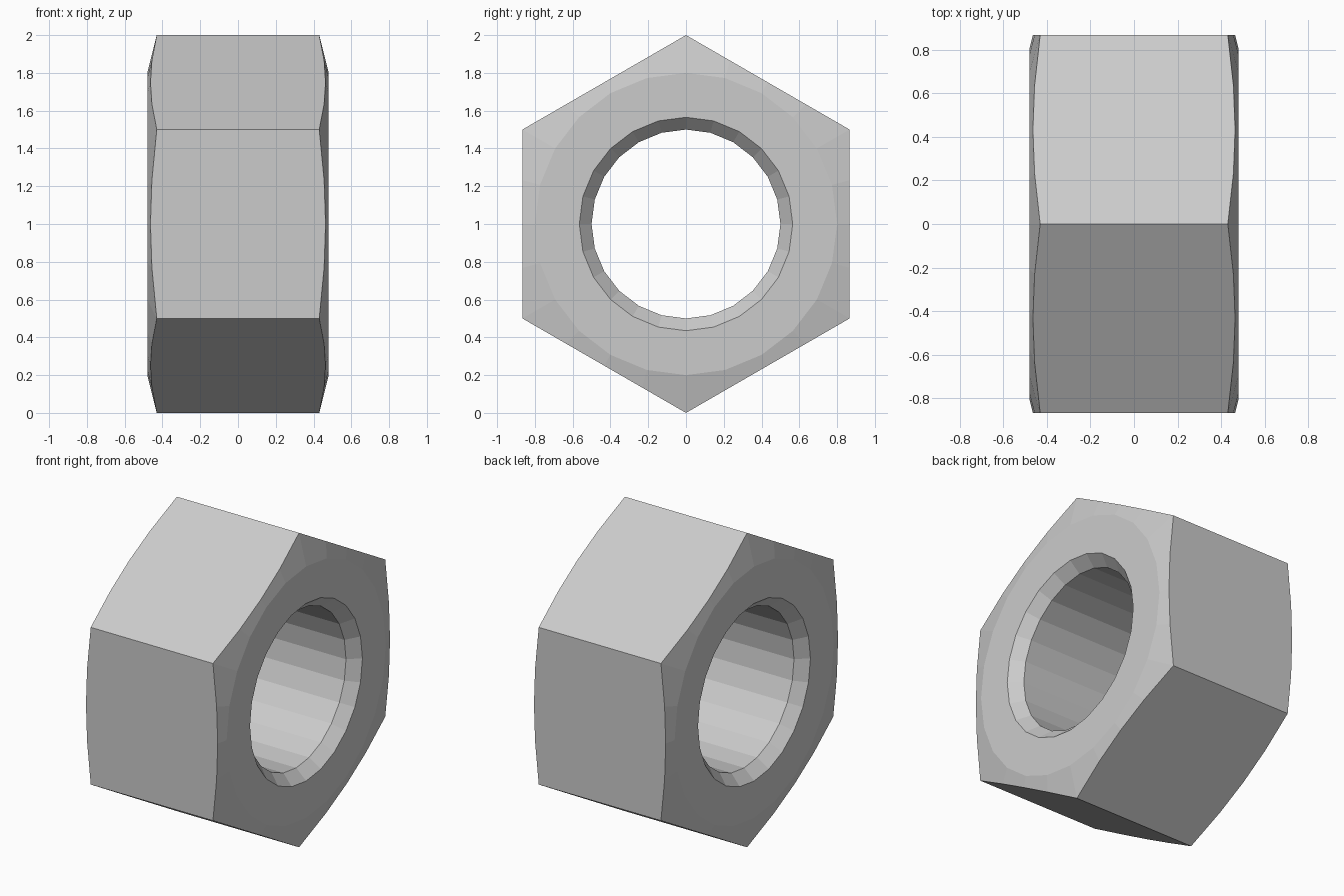
import bpy, bmesh
from math import sin, cos, pi, radians

if "Cube" in bpy.data.objects:
    bpy.data.objects.remove(bpy.data.objects["Cube"])

SIDES = 24
HALF = 0.48           # half thickness of the nut
FACE_R = 0.80         # radius where the corner chamfer starts
CORNER_X = 0.43       # half thickness at the hexagon corners
BORE_R, LIP_R, LIP_DEPTH = 0.50, 0.565, 0.07


def hex_radius(a):
    # distance from axis to hexagon outline, corners at 0, 60, 120...
    return cos(radians(30)) / cos(a % (pi / 3) - pi / 6)


def cross_section(a):
    # one half of the closed profile, bore to hexagon side, as (x, radius)
    r = hex_radius(a)
    edge_x = HALF - (HALF - CORNER_X) * (r - FACE_R) / (1 - FACE_R)
    half = [(HALF - LIP_DEPTH, BORE_R), (HALF, LIP_R), (HALF, FACE_R), (edge_x, r)]
    return half + [(-x, rad) for x, rad in reversed(half)]


bm = bmesh.new()
# Swept cross-sections around the x axis
rings = []
for i in range(SIDES):
    a = 2 * pi * i / SIDES
    rings.append([bm.verts.new((x, r * sin(a), 1 + r * cos(a)))
                  for x, r in cross_section(a)])
for i in range(SIDES):
    p, q = rings[i], rings[(i + 1) % SIDES]
    for j in range(len(p)):
        k = (j + 1) % len(p)
        bm.faces.new((p[j], p[k], q[k], q[j]))
bmesh.ops.recalc_face_normals(bm, faces=bm.faces[:])

# Hex nut, flat shaded
mesh = bpy.data.meshes.new("hex_nut")
bm.to_mesh(mesh)
bm.free()
bpy.context.collection.objects.link(bpy.data.objects.new("hex_nut", mesh))
